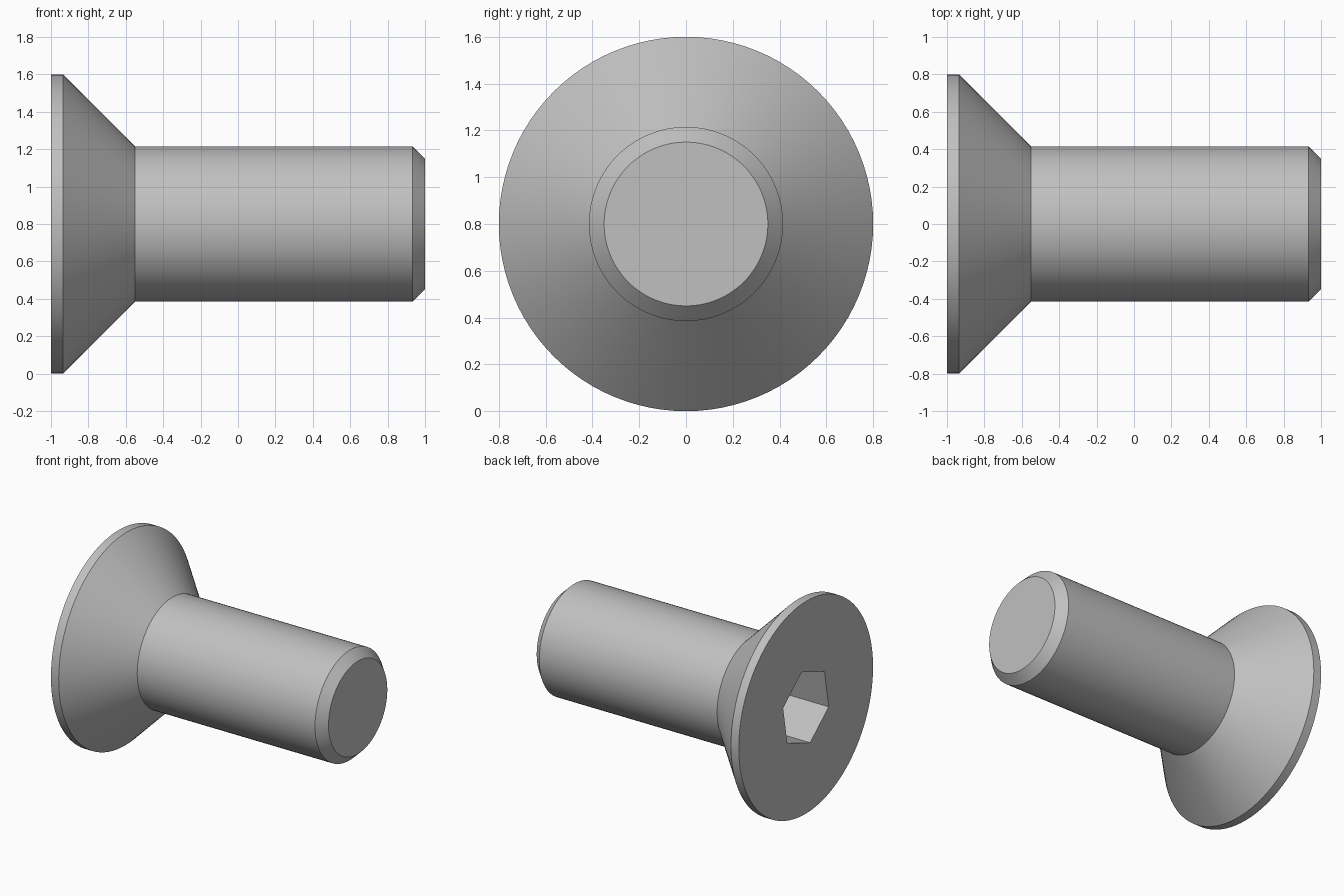
import bpy, bmesh, math
from mathutils import Matrix

if "Cube" in bpy.data.objects:
    bpy.data.objects.remove(bpy.data.objects["Cube"])

AXIS_Z = 0.8
SEGMENTS = 96

steel = bpy.data.materials.new("steel grey")
steel.diffuse_color = (0.53, 0.53, 0.53, 1)
steel.use_nodes = True
steel.node_tree.nodes["Principled BSDF"].inputs["Base Color"].default_value = steel.diffuse_color


def make_object(name, bm):
    bmesh.ops.recalc_face_normals(bm, faces=bm.faces)
    mesh = bpy.data.meshes.new(name)
    bm.to_mesh(mesh)
    bm.free()
    mesh.materials.append(steel)
    obj = bpy.data.objects.new(name, mesh)
    bpy.context.collection.objects.link(obj)
    obj.location.z = AXIS_Z
    return obj


def lathe_x(name, profile, sides, start=0.0):
    """Closed solid of revolution around x from (x, radius) points."""
    bm = bmesh.new()
    rings = []
    for x, r in profile:
        angles = [start + math.tau * i / sides for i in range(sides)]
        rings.append([bm.verts.new((x, r * math.cos(a), r * math.sin(a))) for a in angles])
    for a, b in zip(rings, rings[1:]):
        for i in range(sides):
            j = (i + 1) % sides
            bm.faces.new((a[i], a[j], b[j], b[i]))
    bm.faces.new(rings[0])
    bm.faces.new(rings[-1])
    return make_object(name, bm)


# Countersunk head, shank and chamfered tip
screw = lathe_x("countersunk_screw", [
    (-1.0, 0.8), (-0.935, 0.8),     # rim of the head
    (-0.55, 0.415),                 # cone down to the shank
    (0.933, 0.415), (1.0, 0.35),    # shank and tip chamfer
], SEGMENTS)

# Hexagonal drive socket
cutter = lathe_x("socket_cutter", [(-1.2, 0.289), (-0.64, 0.289)], 6, math.radians(20))
cutter.hide_render = True
cut = screw.modifiers.new("socket", 'BOOLEAN')
cut.operation = 'DIFFERENCE'
cut.solver = 'EXACT'
cut.object = cutter

bpy.context.view_layer.objects.active = screw
screw.select_set(True)
cutter.select_set(False)
bpy.ops.object.modifier_apply(modifier=cut.name)
bpy.data.objects.remove(cutter, do_unlink=True)
bpy.ops.object.shade_smooth_by_angle(angle=math.radians(30))
